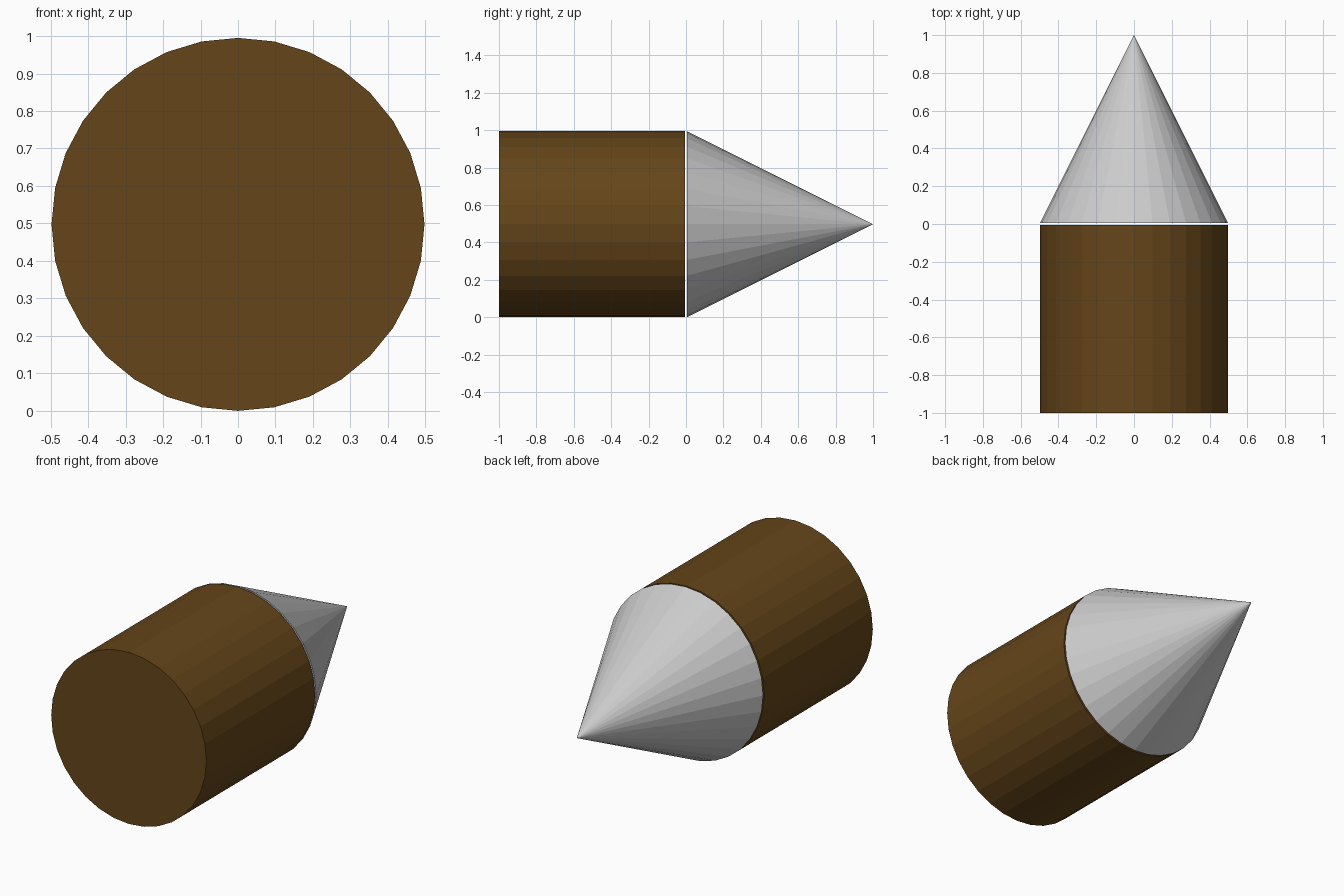
import bpy
from math import radians

if "Cube" in bpy.data.objects:
    bpy.data.objects.remove(bpy.data.objects["Cube"])

SIDES = 32
RADIUS = 0.4975
LENGTH = 0.995
OFFSET = 0.5025  # half a part plus half the thin gap


def finish(name, color=None):
    obj = bpy.context.object
    obj.name = name
    obj.data.name = name
    if color:
        mat = bpy.data.materials.new(name + "_material")
        mat.diffuse_color = color
        mat.use_nodes = True
        mat.node_tree.nodes["Principled BSDF"].inputs["Base Color"].default_value = mat.diffuse_color
        obj.data.materials.append(mat)
    return obj


# Brown shaft, lying along y at the front
bpy.ops.mesh.primitive_cylinder_add(
    vertices=SIDES, radius=RADIUS, depth=LENGTH,
    location=(0, -OFFSET, RADIUS), rotation=(radians(-90), 0, 0))
finish("wooden_shaft", (0.13, 0.06, 0.01, 1))

# Grey point, tip facing the back
bpy.ops.mesh.primitive_cone_add(
    vertices=SIDES, radius1=RADIUS, radius2=0, depth=LENGTH,
    location=(0, OFFSET, RADIUS), rotation=(radians(-90), 0, 0))
finish("pointed_tip")
